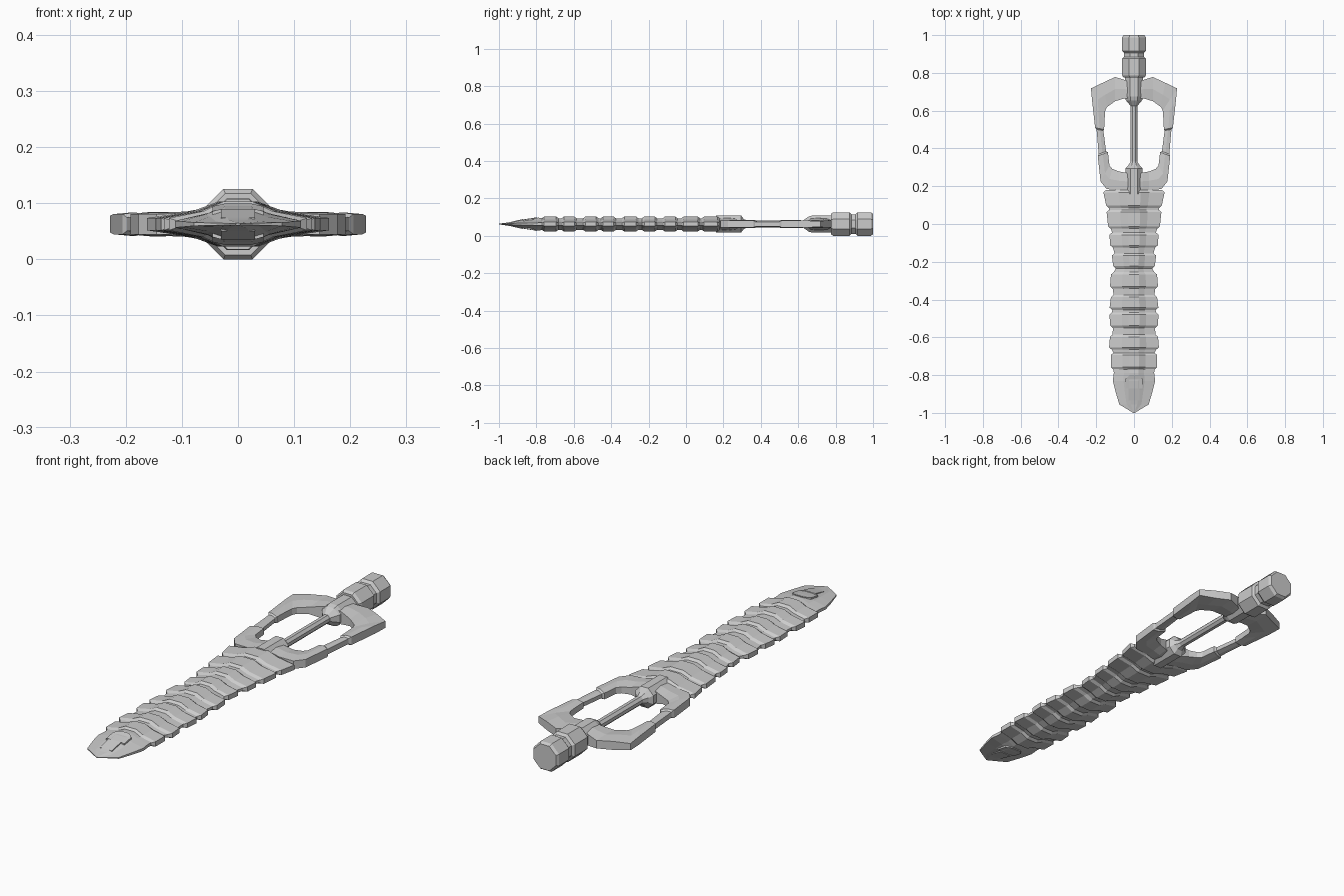
import bpy, bmesh, math

ZC = 0.0627  # centre height of the whole sword


def loft(name, rings, mirror=False):
    """Skin a list of equal-length closed rings and cap both ends."""
    bm = bmesh.new()
    vr = [[bm.verts.new((x, y, z + ZC)) for x, y, z in r] for r in rings]
    n = len(vr[0])
    for a, b in zip(vr, vr[1:]):
        for i in range(n):
            j = (i + 1) % n
            bm.faces.new((a[i], a[j], b[j], b[i]))
    bm.faces.new(vr[0])
    bm.faces.new(vr[-1])
    bmesh.ops.recalc_face_normals(bm, faces=bm.faces)
    me = bpy.data.meshes.new(name)
    bm.to_mesh(me)
    bm.free()
    ob = bpy.data.objects.new(name, me)
    bpy.context.collection.objects.link(ob)
    if mirror:
        ob.modifiers.new("Mirror", "MIRROR").use_axis[0] = True
    return ob


def octagon(name, stations):
    """Eight-sided turned part along y from (y, half width, half height)."""
    rings = []
    for y, w, h in stations:
        k = 0.414
        rings.append([(w * a, y, h * b) for a, b in
                      ((1, k), (k, 1), (-k, 1), (-1, k),
                       (-1, -k), (-k, -1), (k, -1), (1, -k))])
    return loft(name, rings)


def blade_ring(y, w, h, edge=0.011):
    """Flat-ridged blade section with concave shoulders and a blunt edge."""
    half = [(w, edge), (w * 0.5, max(edge, h * 0.58)), (w * 0.22, h)]
    top = half + [(-x, z) for x, z in reversed(half)]
    pts = top + [(x, -z) for x, z in reversed(top)]
    return [(x, y, z) for x, z in pts]


# Segmented blade: (back y, front y, back half width, front half width)
segments = [(0.18, 0.085, 0.162, 0.147), (0.075, -0.025, 0.145, 0.137),
            (-0.045, -0.125, 0.13, 0.126), (-0.155, -0.235, 0.117, 0.11),
            (-0.255, -0.342, 0.122, 0.127), (-0.375, -0.455, 0.122, 0.129),
            (-0.468, -0.55, 0.13, 0.126), (-0.585, -0.665, 0.127, 0.132),
            (-0.682, -0.77, 0.123, 0.123)]
rings = []
for y0, y1, w0, w1 in segments:
    d = 0.012
    rings += [blade_ring(y0, w0 - 0.014, 0.031, 0.006),
              blade_ring(y0 - d, w0, 0.04),
              blade_ring(y1 + d, w1, 0.04),
              blade_ring(y1, w1 - 0.014, 0.031, 0.006)]
loft("blade_segments", rings)

# Blade tip
loft("blade_tip", [blade_ring(y, w, h, e) for y, w, h, e in
                   ((-0.765, 0.108, 0.032, 0.007), (-0.79, 0.107, 0.034, 0.007),
                    (-0.83, 0.112, 0.031, 0.006), (-0.88, 0.1, 0.023, 0.005),
                    (-0.955, 0.078, 0.008, 0.003), (-1.0, 0.004, 0.002, 0.001))])

# Raised arrow on both faces of the tip
for s, side in ((1, "upper"), (-1, "lower")):
    loft("tip_arrow_" + side, [[(-w, y, s * z), (w, y, s * z),
                                (w, y, s * 0.005), (-w, y, s * 0.005)]
                               for y, w, z in ((-0.80, 0.022, 0.037), (-0.82, 0.045, 0.032),
                                               (-0.87, 0.045, 0.023), (-0.872, 0.03, 0.027),
                                               (-0.935, 0.03, 0.012))])

# Side frames: (inner x, inner y, outer x, outer y, inner and outer half thickness)
frame = [(0.03, 0.665, 0.03, 0.755, 0.03, 0.03),
         (0.05, 0.665, 0.055, 0.765, 0.027, 0.024),
         (0.10, 0.65, 0.10, 0.778, 0.016, 0.018),
         (0.142, 0.62, 0.165, 0.748, 0.014, 0.019),
         (0.152, 0.60, 0.228, 0.718, 0.014, 0.015),
         (0.156, 0.55, 0.222, 0.655, 0.014, 0.018),
         (0.158, 0.50, 0.206, 0.51, 0.014, 0.018),
         (0.162, 0.495, 0.198, 0.50, 0.009, 0.012),
         (0.148, 0.385, 0.187, 0.37, 0.009, 0.012),
         (0.138, 0.38, 0.192, 0.36, 0.014, 0.018),
         (0.13, 0.31, 0.177, 0.225, 0.014, 0.018),
         (0.115, 0.292, 0.145, 0.185, 0.014, 0.018),
         (0.08, 0.278, 0.08, 0.18, 0.016, 0.02),
         (0.045, 0.272, 0.045, 0.18, 0.026, 0.028),
         (0.03, 0.27, 0.03, 0.18, 0.028, 0.03)]
rings = []
for ix, iy, ox, oy, ti, to in frame:
    mx, my = (ix + ox) / 2, (iy + oy) / 2
    tm = max(ti, to) + 0.003
    rings.append([(ix, iy, ti), (mx, my, tm), (ox, oy, to),
                  (ox, oy, -to), (mx, my, -tm), (ix, iy, -ti)])
loft("side_frame", rings, mirror=True)

# Central rod and the two collars holding it
octagon("rod", [(0.28, 0.018, 0.018), (0.70, 0.018, 0.018)])
octagon("front_collar", [(0.16, 0.045, 0.045), (0.295, 0.045, 0.045),
                         (0.31, 0.03, 0.026), (0.33, 0.018, 0.018)])
octagon("rear_collar", [(0.625, 0.018, 0.018), (0.655, 0.043, 0.04),
                        (0.675, 0.048, 0.046), (0.785, 0.048, 0.046)])

# Grip with a grooved neck
R = 0.0627
octagon("grip", [(0.775, 0.055, 0.055), (0.787, R, R), (0.875, R, R),
                 (0.885, 0.052, 0.052), (0.905, 0.052, 0.052),
                 (0.917, R, R), (0.988, R, R), (1.0, 0.055, 0.055)])
